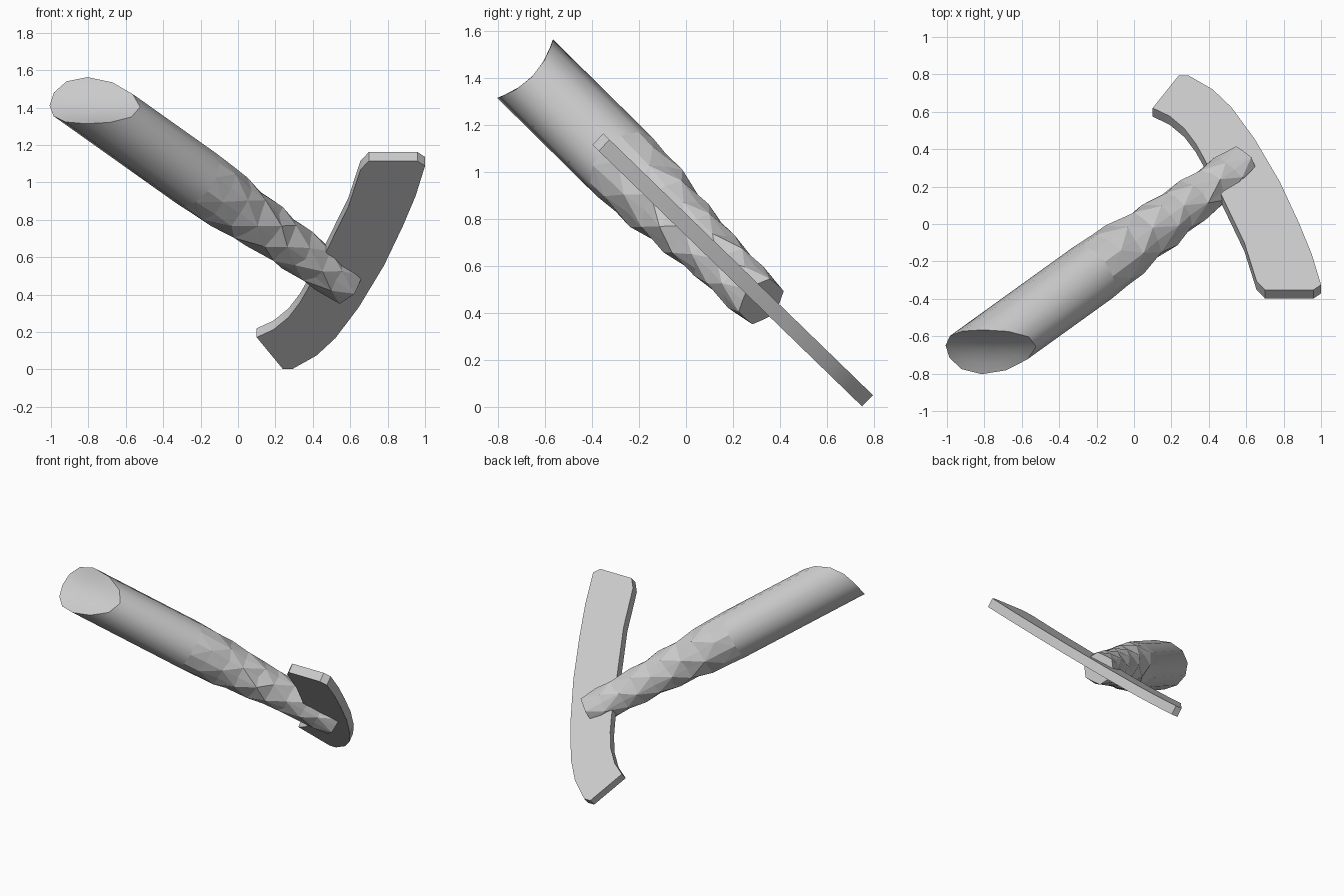
import bpy, bmesh, math, random
from mathutils import Vector

random.seed(4)
cube = bpy.data.objects.get("Cube")
if cube:
    bpy.data.objects.remove(cube, do_unlink=True)

grey = bpy.data.materials.new("plain_grey")
grey.use_nodes = True
grey.diffuse_color = (0.6, 0.6, 0.6, 1)
grey.node_tree.nodes["Principled BSDF"].inputs["Base Color"].default_value = (0.6, 0.6, 0.6, 1)


def finish(bm, name):
    """Turn a bmesh into a grey object with sharp creases."""
    bmesh.ops.recalc_face_normals(bm, faces=bm.faces)
    for e in bm.edges:
        if len(e.link_faces) == 2 and e.calc_face_angle() > 0.6:
            e.smooth = False
    mesh = bpy.data.meshes.new(name)
    bm.to_mesh(mesh)
    bm.free()
    mesh.materials.append(grey)
    obj = bpy.data.objects.new(name, mesh)
    bpy.context.collection.objects.link(obj)


# Handle frame: a long axis sloping down, back and to the left
SIDES = 12
origin = Vector((-0.577, -0.517, 1.273))
slope = Vector((1, 0.72, -0.71))
axis = slope.normalized()
across = Vector((-axis.y, axis.x, 0)).normalized()
up = axis.cross(across)


def ring_point(x, radius, i):
    a = math.radians(27) + math.tau * i / SIDES
    centre = origin + slope * (x - origin.x)
    return centre + radius * (across * math.cos(a) + up * math.sin(a))


def slide_to_scoop(p):
    """Slide a point along the handle onto the hollow, round-cut end."""
    dy, dz, r = p.y + 0.907, p.z - 1.65, 0.352
    a = axis.y ** 2 + axis.z ** 2
    b = dy * axis.y + dz * axis.z
    c = dy * dy + dz * dz - r * r
    return p + axis * ((-b + math.sqrt(max(b * b - a * c, 0))) / a)


def bridge(bm, r0, r1, smooth, parity=None):
    for i in range(SIDES):
        j = (i + 1) % SIDES
        quad = [r0[i], r0[j], r1[j], r1[i]]
        if parity is None:
            faces = [quad]
        elif i % 2 == parity:
            faces = [[quad[0], quad[1], quad[2]], [quad[0], quad[2], quad[3]]]
        else:
            faces = [[quad[0], quad[1], quad[3]], [quad[1], quad[2], quad[3]]]
        for f in faces:
            bm.faces.new(f).smooth = smooth


# Handle: scooped end, smooth shaft, then a whittled grip of flat facets
bm = bmesh.new()
centre = bm.verts.new(slide_to_scoop(origin.copy()))
scoop = [[bm.verts.new(slide_to_scoop(ring_point(origin.x, 0.172 * s, i)))
          for i in range(SIDES)] for s in (0.35, 0.7, 1)]
for i in range(SIDES):
    bm.faces.new([centre, scoop[0][i], scoop[0][(i + 1) % SIDES]]).smooth = True
for r0, r1 in zip(scoop, scoop[1:]):
    bridge(bm, r0, r1, True)
rim = scoop[-1]
shaft_end = [bm.verts.new(ring_point(-0.22, 0.172, i)) for i in range(SIDES)]
bridge(bm, rim, shaft_end, True)
for i in range(SIDES):
    bm.edges.get((rim[i], rim[(i + 1) % SIDES])).smooth = False

radii = [0.173, 0.163, 0.151, 0.142, 0.133, 0.125, 0.12, 0.116, 0.112]
last, prev = len(radii) - 1, shaft_end
for k, radius in enumerate(radii):
    x = -0.13 + 0.715 * k / last
    high = (last - k) % 2
    ring = []
    for i in range(SIDES):
        low = 1 if i % 2 == high else (0.95 if k == 0 else 0.885)
        jitter = 0 if k == last else random.uniform(-0.004, 0.004)
        shift = 0 if k == last else random.uniform(-0.012, 0.012)
        ring.append(bm.verts.new(ring_point(x + shift, radius * low + jitter, i)))
    bridge(bm, prev, ring, False, 1 - high)
    prev = ring
bm.faces.new(prev)
finish(bm, "handle")

# Curved plate: outline in plan, laid on a sloping plane and given thickness
outer = [(0.24, 0.795), (0.29, 0.795), (0.42, 0.72), (0.52, 0.625), (0.645, 0.455),
         (0.78, 0.225), (0.88, 0.01), (0.95, -0.16), (1, -0.325)]
inner = [(0.96, -0.352), (0.7, -0.352), (0.655, -0.305), (0.59, -0.1), (0.47, 0.15),
         (0.375, 0.35), (0.33, 0.43), (0.27, 0.51), (0.19, 0.577), (0.1, 0.62)]
thickness = Vector((0, -0.046, -0.048))
bm = bmesh.new()
top = [bm.verts.new((x, y, 1.17 - 0.97 * (y + 0.36))) for x, y in outer + inner]
bottom = [bm.verts.new(v.co + thickness) for v in top]
bm.faces.new(top)
bm.faces.new(bottom[::-1])
for i in range(len(top)):
    j = (i + 1) % len(top)
    bm.faces.new([top[i], bottom[i], bottom[j], top[j]]).smooth = True
finish(bm, "curved_plate")
